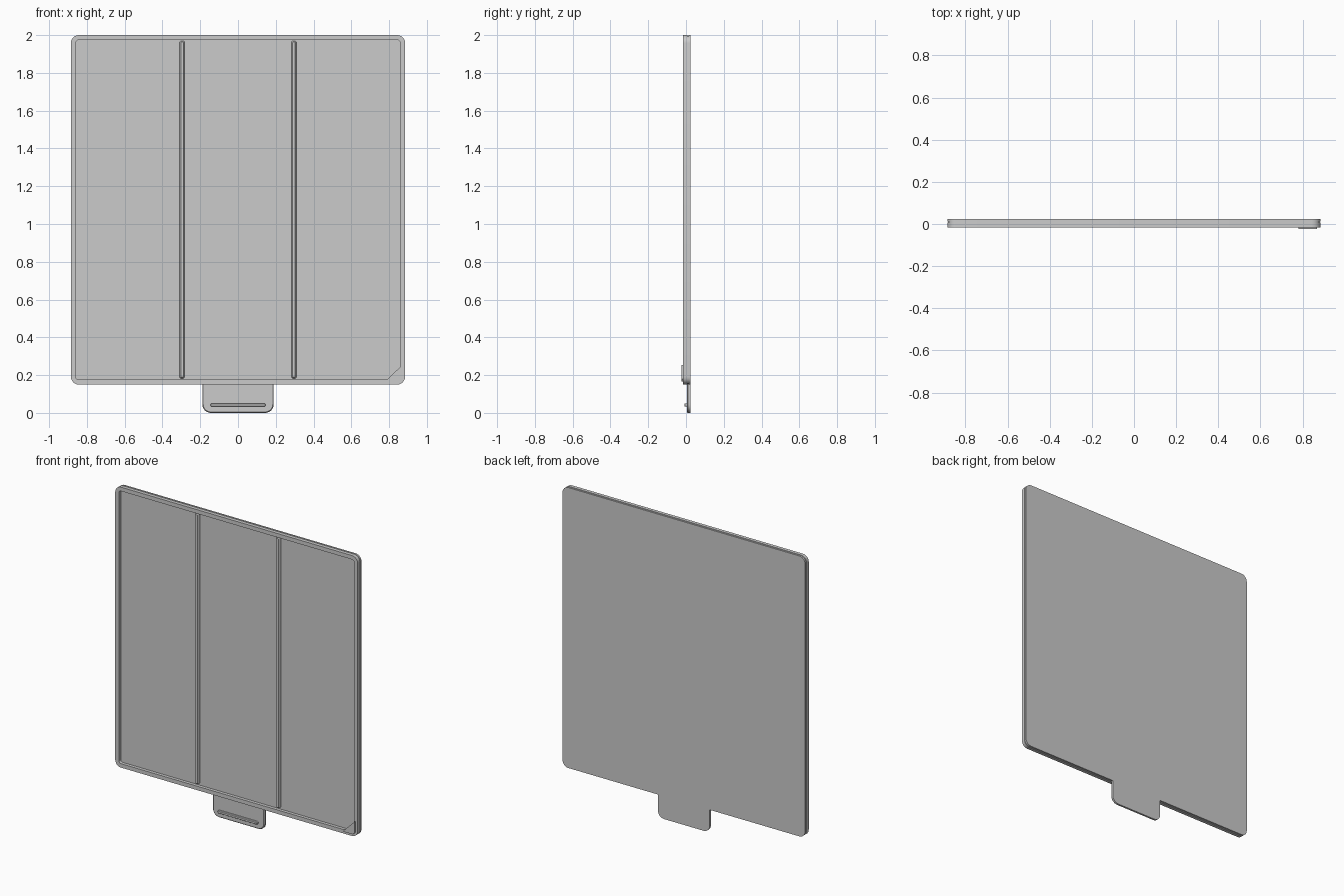
import bpy, bmesh, math

cube = bpy.data.objects.get("Cube")
if cube:
    bpy.data.objects.remove(cube, do_unlink=True)

grey = bpy.data.materials.new("plain_grey")
grey.use_nodes = True
GREY = (0.6, 0.6, 0.6, 1)
grey.diffuse_color = GREY
grey.node_tree.nodes["Principled BSDF"].inputs["Base Color"].default_value = GREY


def rounded_rect(x0, x1, z0, z1, radii, steps=6):
    """Outline in x and z, corners in order: low right, top right, top left, low left."""
    corners = [(x1, z0, -1, 1, 270), (x1, z1, -1, -1, 0),
               (x0, z1, 1, -1, 90), (x0, z0, 1, 1, 180)]
    points = []
    for (x, z, sx, sz, start), r in zip(corners, radii):
        for i in range(steps + 1):
            a = math.radians(start + 90 * i / steps)
            points.append((x + sx * r + r * math.cos(a), z + sz * r + r * math.sin(a)))
    return points


def stack(name, layers):
    """Join outlines, each given with its y, into one closed solid."""
    bm = bmesh.new()
    loops = [[bm.verts.new((x, y, z)) for x, z in outline] for outline, y in layers]
    for a, b in zip(loops, loops[1:]):
        for i in range(len(a)):
            j = (i + 1) % len(a)
            bm.faces.new((a[i], a[j], b[j], b[i]))
    bm.faces.new(loops[0])
    bm.faces.new(loops[-1])
    bmesh.ops.recalc_face_normals(bm, faces=bm.faces)
    mesh = bpy.data.meshes.new(name)
    bm.to_mesh(mesh)
    bm.free()
    mesh.materials.append(grey)
    obj = bpy.data.objects.new(name, mesh)
    bpy.context.collection.objects.link(obj)
    bpy.ops.object.select_all(action='DESELECT')
    obj.select_set(True)
    bpy.context.view_layer.objects.active = obj
    bpy.ops.object.shade_smooth_by_angle(angle=math.radians(30))
    return obj


def inset_rect(x0, x1, z0, z1, r, d):
    return rounded_rect(x0 + d, x1 - d, z0 + d, z1 - d, [max(r - d, 0.002)] * 4)


# Tray: back plate, side groove, raised rim and recessed floor
tray = (-0.885, 0.885, 0.15, 2.0, 0.042)
profile = [(0, 0.023), (0, 0.012), (0.004, 0.012), (0.004, 0.007), (0, 0.007),
           (0, -0.016), (0.026, -0.016), (0.026, 0.005)]
stack("tray", [(inset_rect(*tray, d), y) for d, y in profile])

# Two dividing ribs with softened edges
for side, label in ((-1, "right"), (1, "left")):
    rib = (side * 0.296 - 0.014, side * 0.296 + 0.014, 0.182, 1.97, 0.01)
    stack(label + "_rib", [(inset_rect(*rib, d), y)
                           for d, y in [(0, 0.008), (0.003, -0.006), (0.007, -0.011)]])

# Corner gusset at the lower left of the tray
stack("corner_gusset", [([(0.78, 0.166), (0.855, 0.166), (0.868, 0.18), (0.868, 0.253)], y)
                        for y in (0.006, -0.023)])

# Pull tab, square where it runs up into the tray
def tab_outline(d):
    r = 0.045 - d
    return rounded_rect(-0.189 + d, 0.189 - d, d, 0.17, [r, 0.002, 0.002, r])

stack("pull_tab", [(tab_outline(0), 0.023), (tab_outline(0), 0.01), (tab_outline(0.005), 0.005)])

# Grip ridge on the tab
ridge = (-0.145, 0.145, 0.033, 0.051, 0.006)
stack("grip_ridge", [(inset_rect(*ridge, d), y)
                     for d, y in [(0, 0.008), (0, -0.005), (0.003, -0.009)]])
